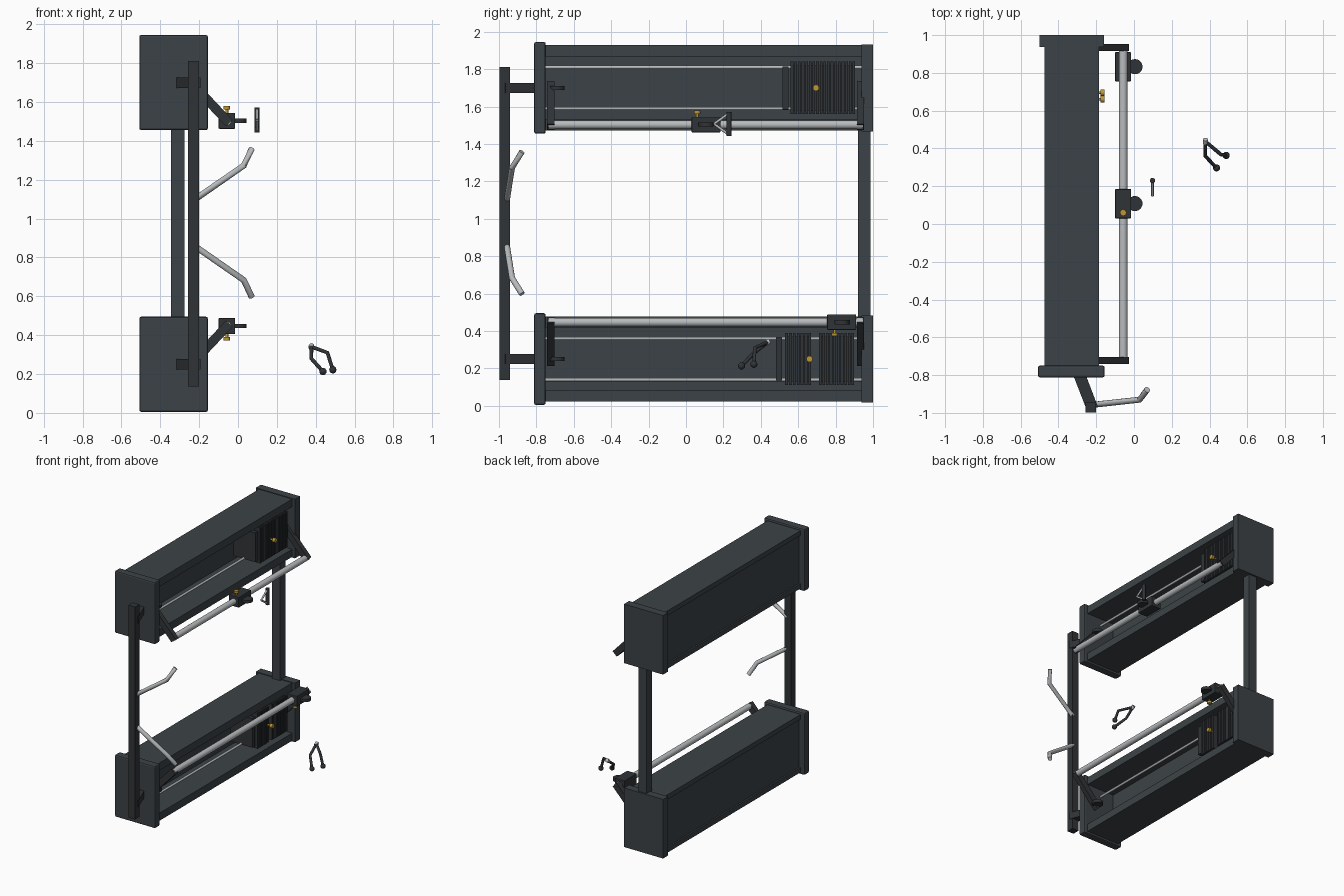
import bpy, bmesh, math
from mathutils import Vector

if "Cube" in bpy.data.objects:
    bpy.data.objects.remove(bpy.data.objects["Cube"])


def material(name, rgb, rough=0.6):
    m = bpy.data.materials.new(name)
    m.use_nodes = True
    m.diffuse_color = (*rgb, 1)
    b = m.node_tree.nodes["Principled BSDF"]
    b.inputs["Base Color"].default_value = (*rgb, 1)
    b.inputs["Roughness"].default_value = rough
    return m


SLATE = material("slate paint", (0.046, 0.055, 0.063))
DARK = material("dark steel", (0.030, 0.034, 0.038))
SILVER = material("silver", (0.48, 0.50, 0.51))
GOLD = material("gold", (0.52, 0.31, 0.035))


def finish(name, bm, mat, smooth=False):
    me = bpy.data.meshes.new(name)
    bmesh.ops.recalc_face_normals(bm, faces=bm.faces)
    bm.to_mesh(me)
    bm.free()
    me.materials.append(mat)
    ob = bpy.data.objects.new(name, me)
    bpy.context.collection.objects.link(ob)
    if smooth:
        bpy.ops.object.select_all(action='DESELECT')
        ob.select_set(True)
        bpy.context.view_layer.objects.active = ob
        bpy.ops.object.shade_smooth_by_angle(angle=math.radians(40))
    return ob


def add_box(bm, lo, hi):
    vs = bmesh.ops.create_cube(bm, size=1)["verts"]
    lo, hi = Vector(lo), Vector(hi)
    for v in vs:
        v.co = (lo + hi) / 2 + v.co * (hi - lo)


def box(name, lo, hi, mat, bevel=0):
    bm = bmesh.new()
    add_box(bm, lo, hi)
    if bevel:
        bmesh.ops.bevel(bm, geom=bm.edges[:], offset=bevel, segments=2,
                        profile=0.5, affect='EDGES')
    return finish(name, bm, mat)


def extrude(name, pts, vec, mat):
    """Solid from a closed outline of 3D points pushed along a vector."""
    bm = bmesh.new()
    f = bm.faces.new([bm.verts.new(p) for p in pts])
    r = bmesh.ops.extrude_face_region(bm, geom=[f], use_keep_orig=True)
    bmesh.ops.translate(bm, vec=vec, verts=[g for g in r["geom"] if isinstance(g, bmesh.types.BMVert)])
    return finish(name, bm, mat)


def tube(name, pts, r, mat, sides=16, balls=0):
    """Round bar along a path, with mitred elbows and optional end balls."""
    pts = [Vector(p) for p in pts]
    bm = bmesh.new()
    rings = []
    up = Vector((0.31, 0.17, 0.94))
    for i, p in enumerate(pts):
        d1 = (pts[min(i + 1, len(pts) - 1)] - pts[min(i, len(pts) - 2)]).normalized()
        d0 = (pts[max(i, 1)] - pts[max(i, 1) - 1]).normalized()
        d = (d0 + d1).normalized()
        a = d.cross(up).normalized()
        b = d.cross(a)
        rings.append([bm.verts.new(p + r * (a * math.cos(t) + b * math.sin(t)))
                      for t in (2 * math.pi * k / sides for k in range(sides))])
    for A, B in zip(rings, rings[1:]):
        for k in range(sides):
            bm.faces.new((A[k], A[(k + 1) % sides], B[(k + 1) % sides], B[k]))
    bm.faces.new(rings[0])
    bm.faces.new(rings[-1])
    if balls:
        vs = bmesh.ops.create_uvsphere(bm, u_segments=14, v_segments=8, radius=balls)["verts"]
        bmesh.ops.translate(bm, vec=pts[-1], verts=vs)
    return finish(name, bm, mat, True)


def knob(name, p, axis, length):
    """Gold pin with a wider head."""
    p, axis = Vector(p), Vector(axis)
    tube(name + "_stem", [p, p + axis * length], 0.007, GOLD, 12)
    tube(name + "_head", [p + axis * length * 0.6, p + axis * length], 0.017, GOLD, 16)


def pulley(name, x, y, z):
    tube(name, [(x, y, z - 0.011), (x, y, z + 0.011)], 0.04, DARK, 24)


# One housing per level: centre height, side of the guide rod, stack ranges, pin and carriage positions
levels = [
    ("upper", 1.70, -1, [(0.56, 0.91)], 0.515, 0.695, 0.03, 0.06),
    ("lower", 0.25, 1, [(0.53, 0.675), (0.71, 0.905)], 0.48, 0.66, 0.755, 0.795),
]
for lv, zc, s, stacks, head_y, pin_y, car_y, screw_y in levels:
    # channel with an open face, and a shallow recess along its back
    h, w, b = 0.228, 0.168, 0.19
    prof = [(-0.185, h), (-0.475, h), (-0.475, b), (-0.462, b), (-0.462, -b), (-0.475, -b),
            (-0.475, -h), (-0.185, -h), (-0.185, -w), (-0.43, -w), (-0.43, w), (-0.185, w)]
    extrude(lv + "_housing", [(x, -0.76, zc + z) for x, z in prof], (0, 1.71, 0), SLATE)
    box(lv + "_front_cap", (-0.508, -0.812, zc - 0.245), (-0.155, -0.75, zc + 0.245), SLATE, 0.01)
    box(lv + "_back_cap", (-0.5, 0.938, zc - 0.233), (-0.16, 1.0, zc + 0.233), SLATE)

    # inner slide rods
    for k in (-1, 1):
        tube(f"{lv}_slide_rod_{'top' if k > 0 else 'bottom'}",
             [(-0.31, -0.75, zc + k * 0.11), (-0.31, 0.94, zc + k * 0.11)], 0.009, SILVER, 12)

    # weight plates and sliding head
    bm = bmesh.new()
    for y0, y1 in stacks:
        n = round((y1 - y0) / 0.0195)
        step = (y1 - y0) / n
        for i in range(n):
            y = y0 + i * step
            add_box(bm, (-0.40, y, zc - 0.14), (-0.20, y + step * 0.72, zc + 0.14))
        add_box(bm, (-0.38, y0, zc - 0.12), (-0.22, y1 - 0.008, zc + 0.12))
    finish(lv + "_weight_plates", bm, DARK)
    box(lv + "_sliding_head", (-0.40, head_y, zc - 0.115), (-0.21, head_y + 0.033, zc + 0.115), DARK)
    knob(lv + "_selector_pin", (-0.21, pin_y, zc), (1, 0, 0), 0.055)
    pulley(lv + "_inner_pulley", -0.23, -0.69, zc)

    # guide rod on two slanted arms
    zr = zc + s * 0.197
    for end, y in (("front", -0.742), ("back", 0.915)):
        a, c = Vector((-0.26, y, zc - s * 0.02)), Vector((-0.045, y, zr + s * 0.012))
        d = (c - a).normalized()
        n = Vector((-d.z, 0, d.x)) * 0.024
        extrude(f"{lv}_{end}_arm", [a - n, c - n, c + n, a + n], (0, 0.038, 0), DARK)
    tube(lv + "_guide_rod", [(-0.057, -0.735, zr), (-0.057, 0.945, zr)], 0.023, SILVER, 24)

    # carriage on the rod
    box(lv + "_carriage", (-0.10, car_y, zr - 0.041), (-0.015, car_y + 0.155, zr + 0.041), DARK, 0.004)
    pulley(lv + "_carriage_pulley", 0.005, car_y + 0.078, zr)
    knob(lv + "_carriage_screw", (-0.057, screw_y, zr - s * 0.03), (0, 0, -s), 0.045)

    # slanted bracket holding the front post
    extrude(lv + "_post_bracket",
            [(-0.322, -0.80, zc - 0.027), (-0.255, -0.80, zc - 0.027),
             (-0.192, -0.965, zc - 0.027), (-0.25, -0.985, zc - 0.027)], (0, 0, 0.054), DARK)

# Posts
box("back_post", (-0.346, 0.92, 0.46), (-0.276, 0.987, 1.49), SLATE)
box("front_post", (-0.257, -0.998, 0.137), (-0.20, -0.942, 1.812), DARK)

# Bent support hooks mirrored about the mid height
for nm, k in (("upper", 1), ("lower", -1)):
    tube(nm + "_hook", [(-0.215, -0.957, 0.978 + k * 0.125), (0.03, -0.93, 0.978 + k * 0.295),
                        (0.07, -0.877, 0.978 + k * 0.38)], 0.016, SILVER, 16)

# Triangular pull handle
for nm, k in (("top", 1), ("bottom", -1)):
    tube(f"pull_handle_{nm}_strap", [(0.098, 0.15, 1.507), (0.098, 0.228, 1.507 + k * 0.056)],
         0.007, SILVER, 12)
tube("pull_handle_grip", [(0.098, 0.23, 1.443), (0.098, 0.23, 1.571)], 0.014, DARK, 16)

# Two-ended rope handle with a metal eye
apex = (0.378, 0.437, 0.34)
tube("rope_left", [apex, (0.377, 0.36, 0.28), (0.437, 0.297, 0.213)], 0.010, DARK, 12, 0.019)
tube("rope_right", [apex, (0.46, 0.368, 0.31), (0.488, 0.363, 0.222)], 0.010, DARK, 12, 0.019)
tube("rope_eye", [(0.378, 0.428, 0.333), (0.378, 0.448, 0.347)], 0.014, SILVER, 12)
